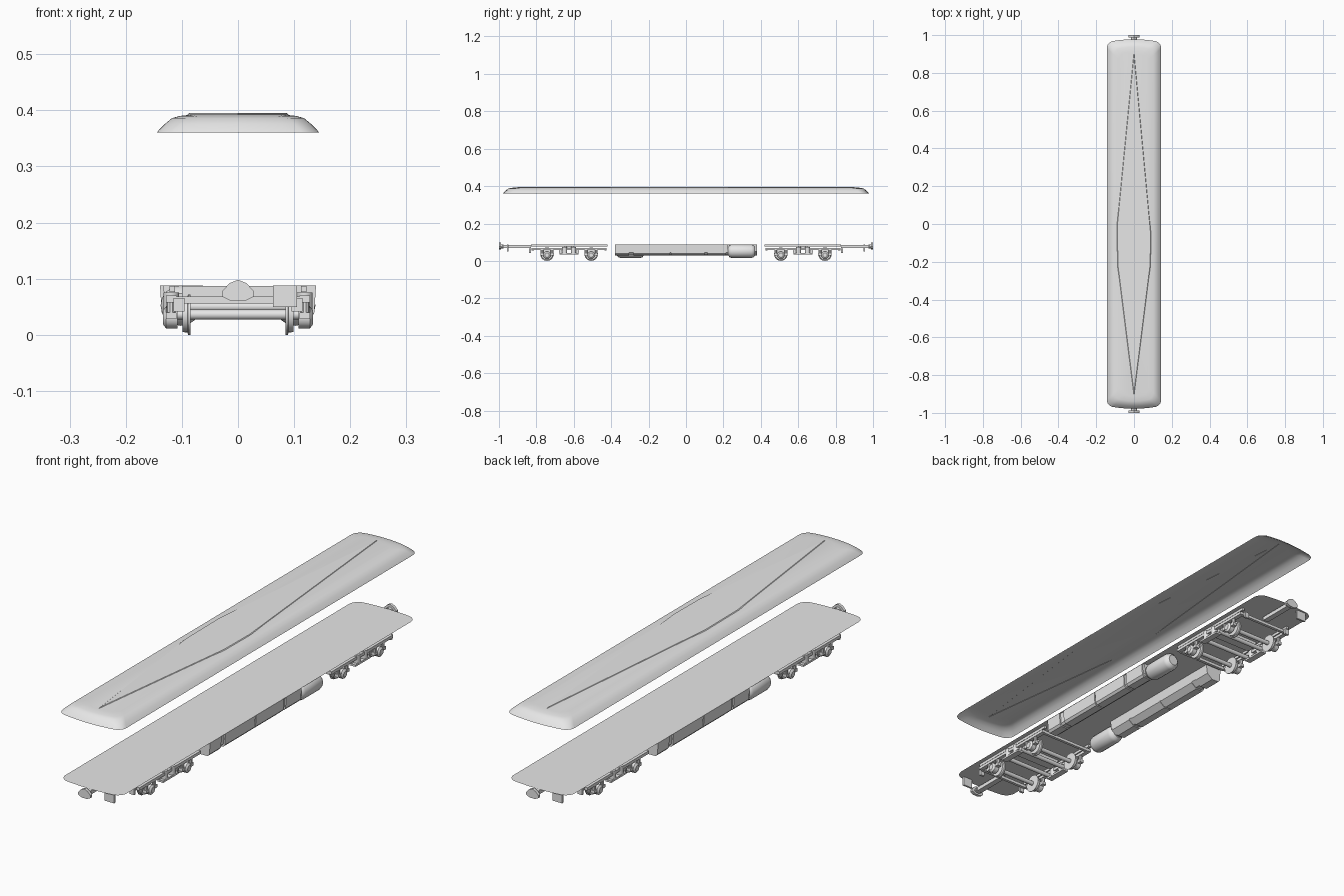
import bpy
import bmesh
from math import cos, sin, pi, radians
from mathutils import Vector, Matrix

cube = bpy.data.objects.get("Cube")
if cube:
    bpy.data.objects.remove(cube, do_unlink=True)

grey = bpy.data.materials.new("light_grey")
grey.use_nodes = True
tone = (0.8, 0.8, 0.8, 1)
grey.diffuse_color = tone
grey.node_tree.nodes["Principled BSDF"].inputs["Base Color"].default_value = tone


def finish(name, bm, angle=35):
    mesh = bpy.data.meshes.new(name)
    bm.to_mesh(mesh)
    bm.free()
    mesh.materials.append(grey)
    obj = bpy.data.objects.new(name, mesh)
    bpy.context.collection.objects.link(obj)
    bpy.ops.object.select_all(action='DESELECT')
    obj.select_set(True)
    bpy.context.view_layer.objects.active = obj
    bpy.ops.object.shade_smooth_by_angle(angle=radians(angle))
    return obj


def outline(hx, hy, r, bow):
    """Rounded rectangle with gently bowed ends."""
    pts = []
    for k, (sx, sy) in enumerate([(1, 1), (-1, 1), (-1, -1), (1, -1)]):
        for i in range(7):
            a = (k + i / 6) * pi / 2
            x = sx * (hx - r) + r * cos(a)
            y = sy * (hy - r) + r * sin(a)
            pts.append((x, y - sy * bow * (x / hx) ** 2))
        if k in (0, 2):  # points across the bowed end
            for t in (0.6, 0.3, 0, -0.3, -0.6):
                x = sx * t * hx
                pts.append((x, sy * (hy - bow * t * t)))
    return pts


def loft(bm, rings):
    """Skin between closed rings of equal length; returns the vertex rings."""
    vr = [[bm.verts.new(p) for p in ring] for ring in rings]
    n = len(vr[0])
    for a, b in zip(vr, vr[1:]):
        for i in range(n):
            j = (i + 1) % n
            bm.faces.new((a[i], a[j], b[j], b[i]))
    return vr


def prism(name, section, y0, y1, sign=1):
    """Extrude an x-z section along y; sign -1 turns it half round."""
    bm = bmesh.new()
    vr = loft(bm, [[(sign * x, sign * y, z) for x, z in section] for y in (y0, y1)])
    bm.faces.new(vr[0][::-1])
    bm.faces.new(vr[1])
    bmesh.ops.recalc_face_normals(bm, faces=bm.faces)
    return finish(name, bm)


def box(name, lo, hi):
    bm = bmesh.new()
    lo, hi = Vector(lo), Vector(hi)
    m = Matrix.Translation((lo + hi) / 2) @ Matrix.Diagonal([abs(d) for d in hi - lo] + [1])
    bmesh.ops.create_cube(bm, size=1, matrix=m)
    return finish(name, bm)


def lathe(name, centre, axis, profile, sides=16):
    """Turned part: profile of (distance along axis, radius)."""
    bm = bmesh.new()
    rot = Vector((0, 0, 1)).rotation_difference(Vector(axis)).to_matrix()
    c = Vector(centre)
    rings = [[c + rot @ Vector((r * cos(2 * pi * i / sides), r * sin(2 * pi * i / sides), d))
              for i in range(sides)] for d, r in profile]
    vr = loft(bm, rings)
    bm.faces.new(vr[0][::-1])
    bm.faces.new(vr[-1])
    bmesh.ops.recalc_face_normals(bm, faces=bm.faces)
    return finish(name, bm)


# Roof shell, open underneath
bm = bmesh.new()
steps = [(0, 0.361), (0.003, 0.365), (0.014, 0.376), (0.026, 0.386), (0.04, 0.39), (0.065, 0.393)]
vr = loft(bm, [[(x, y, z) for x, y in outline(0.144 - d, 0.978 - d, 0.03, 0.016)] for d, z in steps])
bm.faces.new(vr[-1])
finish("roof", bm, 50)

# Long flat diamond along the roof top
bm = bmesh.new()
diamond = [(0, -0.92), (0.088, -0.22), (0.09, -0.05), (0, 0.92), (-0.09, 0), (-0.088, -0.22)]
vr = loft(bm, [[(x * s, y * s, z) for x, y in diamond] for s, z in ((1, 0.392), (0.97, 0.395))])
bm.faces.new(vr[-1])
finish("roof_diamond_panel", bm)

# Floor sheet
bm = bmesh.new()
bm.faces.new([bm.verts.new((x, y, 0.088)) for x, y in outline(0.14, 0.97, 0.035, 0.012)])
finish("floor", bm)

# Underfloor equipment, two rows turned half round from each other
section = [(0.139, 0.088), (0.136, 0.04), (0.128, 0.031), (0.095, 0.03), (0.07, 0.05), (0.064, 0.088)]
for sign, side in ((1, "left"), (-1, "right")):
    for i, (y0, y1) in enumerate([(-0.38, -0.305), (-0.28, -0.085), (-0.08, 0.1), (0.115, 0.215)]):
        prism(f"{side}_equipment_box_{i + 1}", section, y0, y1, sign)
    inner = [(0.064 + (x - 0.064) * 0.92, 0.088 - (0.088 - z) * 0.92) for x, z in section]
    prism(f"{side}_equipment_duct", inner, -0.305, 0.225, sign)
    tank = [(0, 0.022), (0.008, 0.032), (0.02, 0.036), (0.125, 0.036), (0.137, 0.032), (0.145, 0.022)]
    lathe(f"{side}_tank", (sign * 0.102, sign * 0.225, 0.052), (0, sign, 0), tank)

# Bogies
for e, end in ((-1, "front"), (1, "rear")):
    yc = e * 0.625
    for a in (-1, 1):
        ya = yc + a * 0.118
        tag = f"{end}_{'outer' if a == e else 'inner'}"
        lathe(f"{tag}_axle", (0, ya, 0.036), (1, 0, 0), [(-0.12, 0.009), (0.12, 0.009)], 12)
        lathe(f"{tag}_transom", (0, yc + a * 0.045, 0.05), (1, 0, 0), [(-0.115, 0.009), (0.115, 0.009)], 12)
        box(f"{tag}_end_beam", (-0.115, yc + a * 0.195 - 0.006, 0.056), (0.115, yc + a * 0.195 + 0.006, 0.068))
        for s in (-1, 1):
            # Wheel with flange on the inner face
            lathe(f"{tag}_wheel", (s * 0.085, ya, 0.036), (s, 0, 0),
                  [(0, 0.036), (0.004, 0.036), (0.005, 0.032), (0.014, 0.031)], 24)
            lathe(f"{tag}_axle_box", (s * 0.108, ya, 0.031), (s, 0, 0),
                  [(0, 0.02), (0.02, 0.02), (0.026, 0.012)], 12)
            box(f"{tag}_axle_guide", (s * 0.11, ya - 0.036, 0.028), (s * 0.128, ya + 0.036, 0.04))
            for k in (-1, 1):
                lathe(f"{tag}_axle_spring", (s * 0.119, ya + k * 0.027, 0.038), (0, 0, 1),
                      [(0, 0.008), (0.024, 0.008)], 10)
            lathe(f"{tag}_bolster_spring", (s * 0.119, yc + a * 0.024, 0.04), (0, 0, 1),
                  [(0, 0.014), (0.035, 0.014)], 12)
    box(f"{end}_bolster", (-0.1, yc - 0.025, 0.066), (0.1, yc + 0.025, 0.087))
    for s in (-1, 1):
        box(f"{end}_side_frame", (s * 0.11, yc - 0.2, 0.058), (s * 0.128, yc + 0.2, 0.07))
        box(f"{end}_spring_plank", (s * 0.106, yc - 0.05, 0.034), (s * 0.132, yc + 0.05, 0.042))
        box(f"{end}_sill", (s * 0.112, yc - 0.205, 0.076), (s * 0.122, yc + 0.205, 0.087))
        box(f"{end}_brake_hanger", (s * 0.095, e * 0.83, 0.042), (s * 0.115, e * 0.84, 0.066))

    # Draft beam, coupler and equipment plate at the carriage end
    box(f"{end}_draft_beam", (-0.012, e * 0.83, 0.068), (0.012, e * 0.98, 0.084))
    fan = [(-0.028, 0.068), (-0.012, 0.06), (0.012, 0.06), (0.028, 0.068), (0.028, 0.078),
           (0.015, 0.092), (0, 0.098), (-0.015, 0.092), (-0.028, 0.078)]
    prism(f"{end}_coupler_face", fan, 0.988, 1.0, e)
    prism(f"{end}_coupler_neck", [(x * 0.55, 0.077 + (z - 0.077) * 0.55) for x, z in fan], 0.975, 0.988, e)
    box(f"{end}_end_plate", (-e * 0.062, e * 0.948, 0.05), (-e * 0.105, e * 0.956, 0.088))
